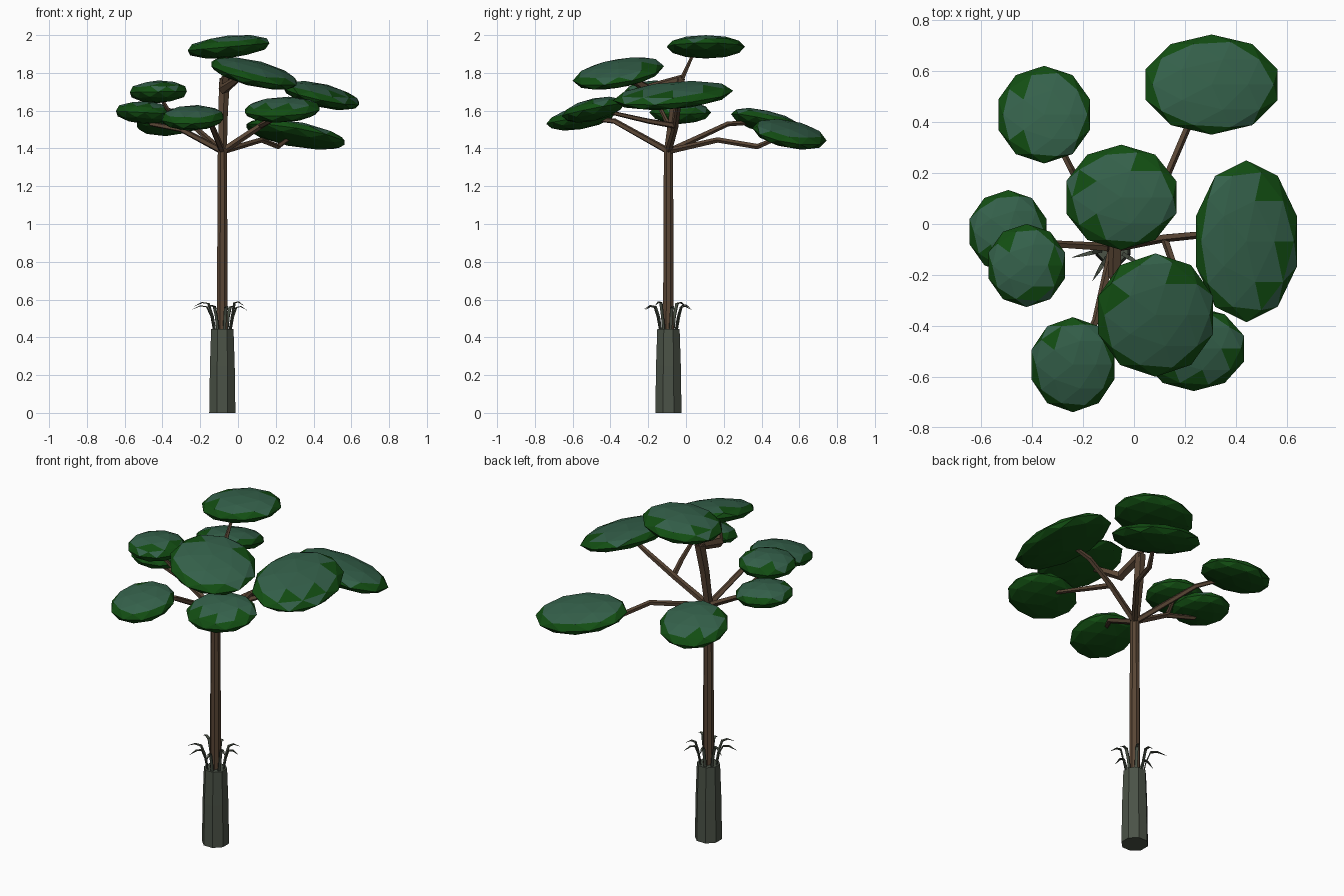
import bpy, bmesh, math, random
from mathutils import Vector

if "Cube" in bpy.data.objects:
    bpy.data.objects.remove(bpy.data.objects["Cube"])

random.seed(4)


def material(name, col):
    m = bpy.data.materials.new(name)
    m.diffuse_color = (*col, 1)
    m.use_nodes = True
    m.node_tree.nodes["Principled BSDF"].inputs["Base Color"].default_value = m.diffuse_color
    return m


BARK = material("bark", (0.10, 0.06, 0.035))
SHEATH = material("sheath", (0.07, 0.085, 0.062))
PALE = material("leaf_top", (0.035, 0.12, 0.07))
DARK = material("leaf_under", (0.006, 0.075, 0.006))


def finish(name, bm, *mats):
    me = bpy.data.meshes.new(name)
    bmesh.ops.recalc_face_normals(bm, faces=bm.faces)
    bm.to_mesh(me)
    bm.free()
    for m in mats:
        me.materials.append(m)
    ob = bpy.data.objects.new(name, me)
    bpy.context.collection.objects.link(ob)
    return ob


def tube(name, pts, radii, mat, sides=6, flat=1.0):
    """Sweep a polygon along a path with a radius per point."""
    bm = bmesh.new()
    pts = [Vector(p) for p in pts]
    rings = []
    for i, p in enumerate(pts):
        d = (pts[min(i + 1, len(pts) - 1)] - pts[max(i - 1, 0)]).normalized()
        side = Vector((-d.y, d.x, 0)) if d.xy.length > 0.05 else Vector((0, 1, 0))
        side.normalize()
        up = d.cross(side).normalized()
        ring = []
        for k in range(sides):
            a = math.tau * (k + 0.5) / sides
            ring.append(bm.verts.new(p + radii[i] * (math.cos(a) * side + flat * math.sin(a) * up)))
        rings.append(ring)
    for r0, r1 in zip(rings, rings[1:]):
        for k in range(sides):
            j = (k + 1) % sides
            bm.faces.new((r0[k], r0[j], r1[j], r1[k]))
    bm.faces.new(rings[0])
    bm.faces.new(rings[-1])
    return finish(name, bm, mat)


# Trunk and the thicker sheath around its foot
CX, CY = -0.083, -0.093
tube("trunk", [(CX, CY, 0.3), (CX, CY, 0.9), (CX, CY, 1.4)], [0.031, 0.029, 0.026], BARK, 8)
tube("base_sheath", [(CX, CY, 0), (CX, CY, 0.25), (CX, CY, 0.445)], [0.075, 0.071, 0.064], SHEATH, 8)

# Dry blades curling out of the sheath rim
for i in range(8):
    a = math.tau * (i + 0.3) / 8
    reach = random.uniform(0.07, 0.13)
    lift = random.uniform(0.57, 0.60)
    prof = [(0.045, 0.43), (0.06, 0.51), (0.055 + reach * 0.25, lift - 0.015),
            (0.05 + reach * 0.6, lift - 0.01), (0.05 + reach, lift - 0.03)]
    tube(f"blade_{i}", [(CX + r * math.cos(a), CY + r * math.sin(a), z) for r, z in prof],
         [0.011, 0.011, 0.012, 0.009, 0.001], SHEATH, 4, 0.35)

# Branches fanning out from the trunk top
fork = (CX, CY, 1.385)
elbow_r = (0.12, -0.055, 1.52)
elbow_l = (-0.3, -0.08, 1.5)
branches = {
    "leader": ([fork, (-0.08, -0.06, 1.6), (-0.07, -0.03, 1.77)], [0.024, 0.027, 0.03]),
    "leader_tip": ([(-0.07, -0.03, 1.75), (-0.06, 0.03, 1.88), (-0.05, 0.07, 1.93)], [0.014, 0.008, 0.006]),
    "front_high": ([(-0.07, -0.02, 1.765), (-0.075, -0.2, 1.715), (0.0, -0.3, 1.77), (0.06, -0.35, 1.8)],
                   [0.027, 0.028, 0.018, 0.012]),
    "front_low": ([fork, (-0.15, -0.38, 1.545), (-0.22, -0.52, 1.56)], [0.018, 0.015, 0.012]),
    "back_right": ([fork, (0.12, 0.17, 1.445), (0.21, 0.38, 1.41), (0.28, 0.5, 1.46)],
                   [0.017, 0.015, 0.015, 0.01]),
    "back_left": ([fork, (-0.25, 0.22, 1.53), (-0.34, 0.4, 1.54)], [0.017, 0.014, 0.011]),
    "left": ([fork, elbow_l, (-0.46, -0.05, 1.53), (-0.5, -0.03, 1.58)], [0.018, 0.015, 0.013, 0.01]),
    "left_fork": ([elbow_l, (-0.38, -0.14, 1.62), (-0.42, -0.16, 1.69)], [0.013, 0.011, 0.009]),
    "right": ([fork, elbow_r, (0.28, -0.04, 1.62), (0.42, -0.06, 1.68)], [0.019, 0.017, 0.015, 0.01]),
    "right_fork": ([elbow_r, (0.17, -0.2, 1.545), (0.23, -0.44, 1.6)], [0.016, 0.014, 0.01]),
}
for name, (pts, radii) in branches.items():
    tube("branch_" + name, pts, radii, BARK, 5)

# Foliage pads: centre, radii in x and y, slopes along x and y
pads = [
    ((-0.05, 0.105, 1.938), 0.225, 0.205, 0.09, 0.0),
    ((0.085, -0.358, 1.797), 0.235, 0.24, -0.22, 0.16),
    ((0.442, -0.068, 1.68), 0.207, 0.315, -0.21, 0.08),
    ((0.235, -0.49, 1.605), 0.205, 0.165, 0.04, 0.2),
    ((-0.24, -0.553, 1.562), 0.17, 0.185, 0.03, 0.17),
    ((-0.495, -0.03, 1.59), 0.157, 0.162, -0.05, 0.0),
    ((-0.422, -0.163, 1.70), 0.157, 0.162, 0.02, 0.0),
    ((-0.353, 0.43, 1.54), 0.188, 0.19, 0.08, -0.22),
    ((0.305, 0.548, 1.475), 0.27, 0.195, -0.17, -0.17),
]
for i, ((x, y, z), rx, ry, sx, sy) in enumerate(pads):
    bm = bmesh.new()
    bmesh.ops.create_icosphere(bm, subdivisions=2, radius=1)
    # Pale faces on top, dark below, with a ragged border
    for f in bm.faces:
        f.material_index = 0 if f.calc_center_median().z > random.uniform(0.2, 0.75) else 1
    for v in bm.verts:
        px, py = v.co.x * rx * 1.01, v.co.y * ry * 1.01
        v.co = (x + px, y + py, z + 0.06 * v.co.z + sx * px + sy * py)
    finish(f"foliage_pad_{i}", bm, PALE, DARK)
